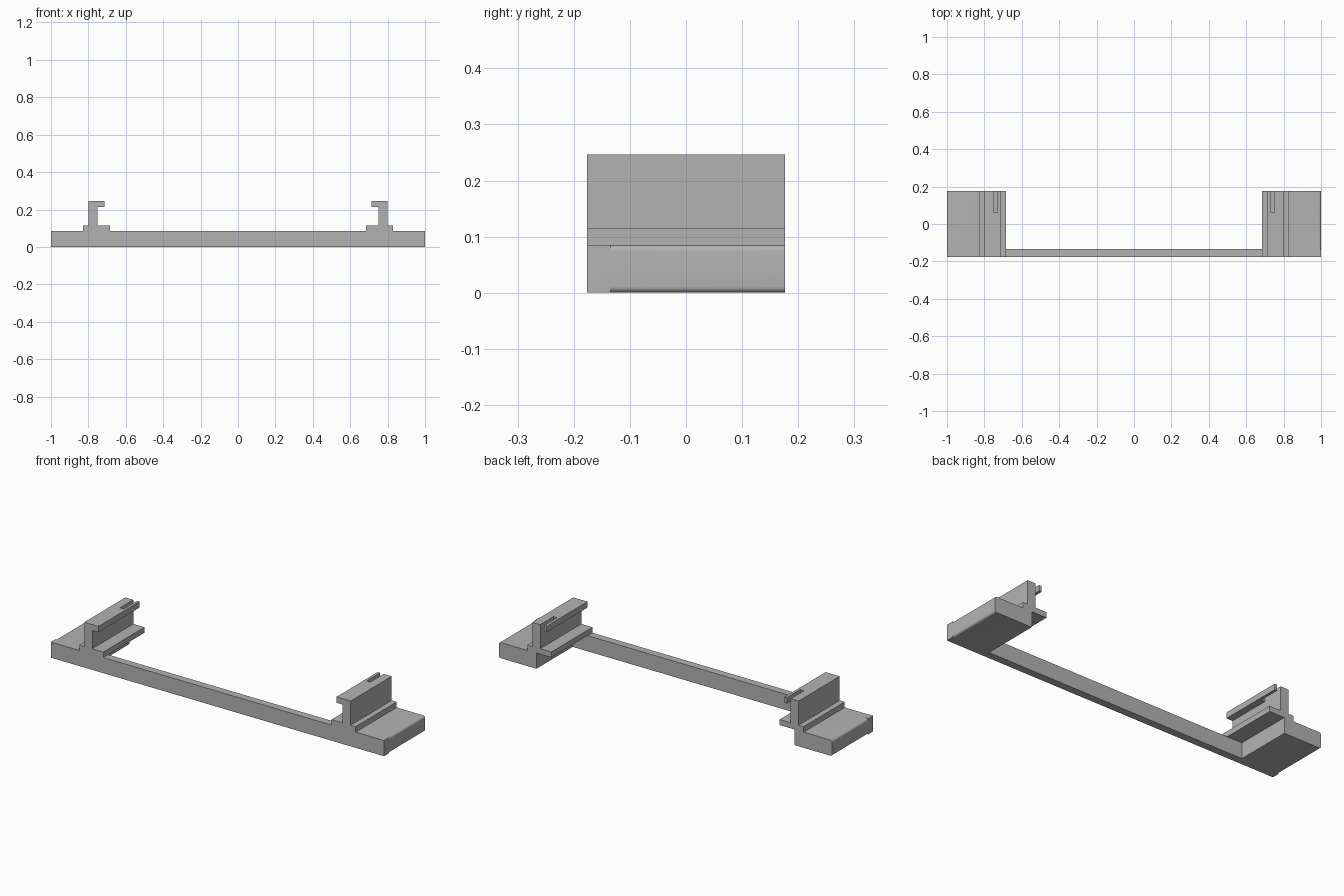
import bpy
import bmesh
from math import sin, cos, radians

cube = bpy.data.objects.get("Cube")
if cube:
    bpy.data.objects.remove(cube, do_unlink=True)

# Overall sizes
HALF = 1.0
FRONT, BACK = -0.176, 0.176
BAR_BACK = -0.135
BASE_TOP, FLANGE_TOP, LIP_BOTTOM, TOP = 0.085, 0.115, 0.214, 0.246
ROUND = 0.011

grey = bpy.data.materials.new("plain grey")
grey.use_nodes = True
colour = (0.45, 0.45, 0.45, 1)
grey.diffuse_color = colour
grey.node_tree.nodes["Principled BSDF"].inputs["Base Color"].default_value = colour


def extrude_profile(name, profile, y0, y1):
    """Solid from an x-z outline extruded along y."""
    bm = bmesh.new()
    face = bm.faces.new([bm.verts.new((x, y0, z)) for x, z in profile])
    moved = bmesh.ops.extrude_face_region(bm, geom=[face])["geom"]
    verts = [v for v in moved if isinstance(v, bmesh.types.BMVert)]
    bmesh.ops.translate(bm, verts=verts, vec=(0, y1 - y0, 0))
    bmesh.ops.recalc_face_normals(bm, faces=bm.faces)
    mesh = bpy.data.meshes.new(name)
    bm.to_mesh(mesh)
    bm.free()
    mesh.materials.append(grey)
    obj = bpy.data.objects.new(name, mesh)
    bpy.context.collection.objects.link(obj)
    return obj


def rect(x0, x1, z0, z1):
    return [(x0, z0), (x1, z0), (x1, z1), (x0, z1)]


def corner(z, start):
    """Quarter-circle rounding on the outer end."""
    return [(HALF - ROUND + ROUND * cos(radians(a)), z + ROUND * sin(radians(a)))
            for a in range(start, start + 91, 15)]


def combine(target, other, operation):
    mod = target.modifiers.new(operation.lower(), "BOOLEAN")
    mod.operation = operation
    mod.solver = "EXACT"
    mod.object = other
    bpy.context.view_layer.objects.active = target
    bpy.ops.object.modifier_apply(modifier=mod.name)
    bpy.data.objects.remove(other, do_unlink=True)


# Rail bracket outline: rounded foot, stepped flange, web and hooked lip
bracket = ([(0.775, 0)] + corner(ROUND, -90) + corner(BASE_TOP - ROUND, 0) +
           [(0.83, BASE_TOP), (0.83, FLANGE_TOP), (0.80, FLANGE_TOP), (0.80, TOP),
            (0.715, TOP), (0.715, LIP_BOTTOM), (0.752, LIP_BOTTOM),
            (0.752, FLANGE_TOP), (0.685, FLANGE_TOP), (0.685, BASE_TOP),
            (0.775, BASE_TOP)])

# Front crossbar, joined with a slotted bracket at each end
frame = extrude_profile("rail_frame", rect(-HALF, HALF, 0, BASE_TOP), FRONT, BAR_BACK)
for side in (-1, 1):
    rail = extrude_profile("rail_bracket", [(side * x, z) for x, z in bracket], FRONT, BACK)
    slot = extrude_profile("lip_slot", rect(side * 0.73, side * 0.752, 0.2, 0.26), 0.062, 0.2)
    slot.hide_render = True
    combine(rail, slot, "DIFFERENCE")
    combine(frame, rail, "UNION")

# Smooth rounded ends, crisp edges elsewhere
bpy.ops.object.select_all(action="DESELECT")
frame.select_set(True)
bpy.context.view_layer.objects.active = frame
bpy.ops.object.shade_smooth_by_angle(angle=radians(30))
